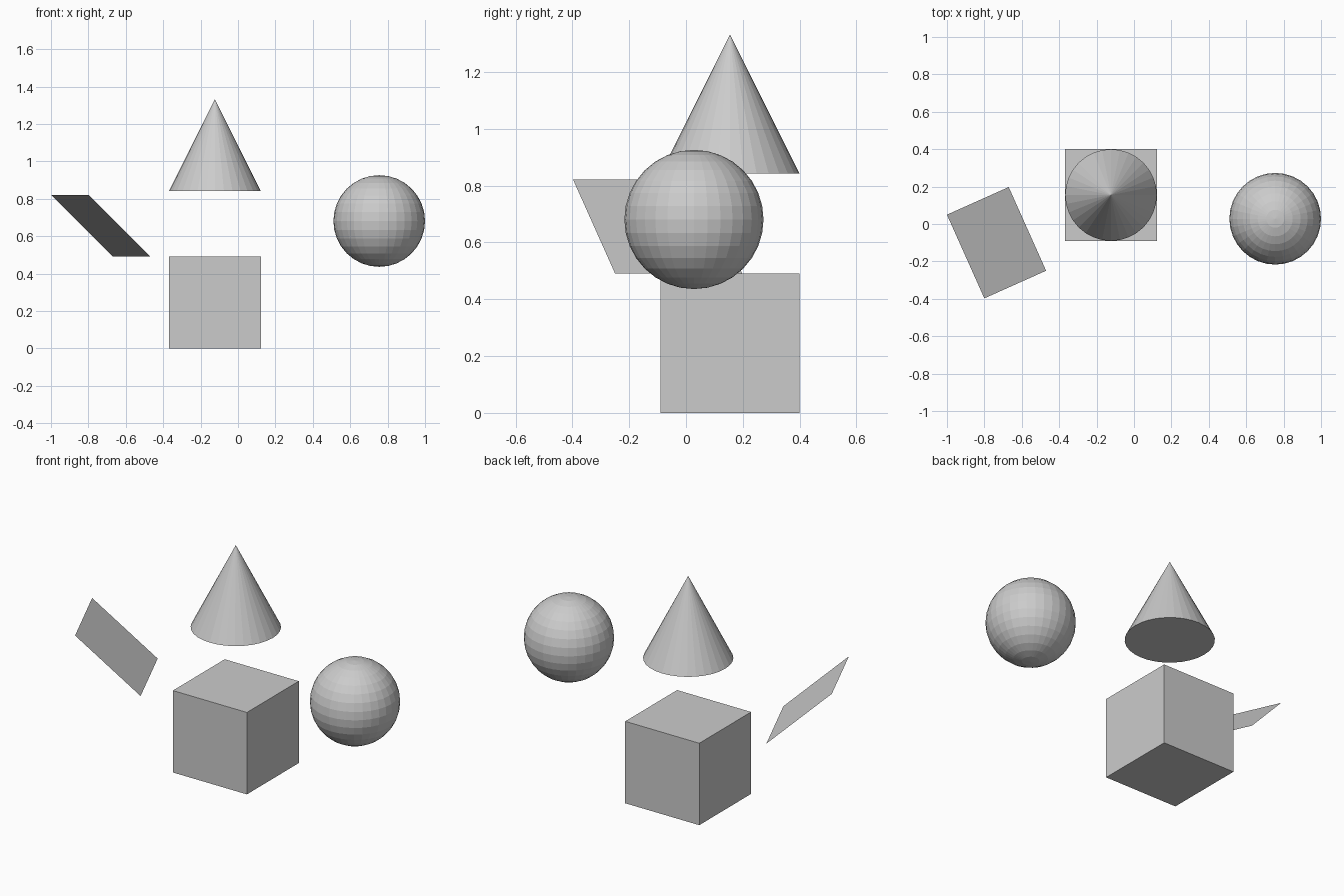
import bpy
from math import radians

if "Cube" in bpy.data.objects:
    bpy.data.objects.remove(bpy.data.objects["Cube"])

S = 0.49                     # common size of every primitive
CX, CY = -0.123, 0.155       # shared axis of cube and cone


def name_it(name):
    bpy.context.object.name = name


# Cube standing on the ground
bpy.ops.mesh.primitive_cube_add(size=S, location=(CX, CY, S / 2))
name_it("cube")

# Cone floating above the cube
bpy.ops.mesh.primitive_cone_add(vertices=32, radius1=S / 2, radius2=0, depth=S,
                                location=(CX, CY, 0.842 + S / 2))
name_it("cone")

# Flat-shaded ball on the right
bpy.ops.mesh.primitive_uv_sphere_add(segments=32, ring_count=16, radius=S / 2,
                                     location=(0.755, 0.028, 0.681))
name_it("ball")

# Tilted square sheet on the left
bpy.ops.mesh.primitive_plane_add(size=S, location=(-0.735, -0.1, 0.656),
                                 rotation=(0, radians(42.4), radians(24.1)))
name_it("tilted_sheet")
